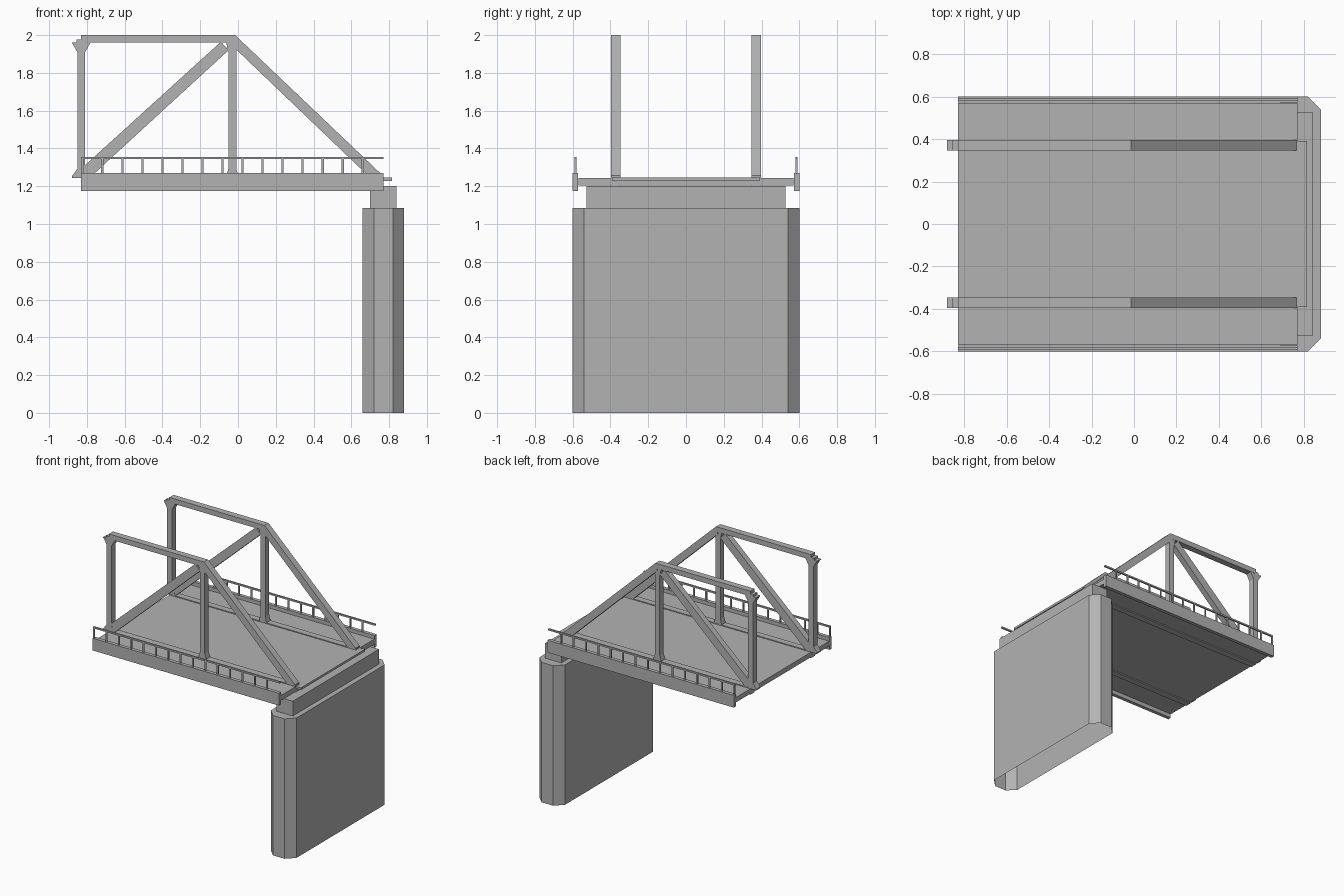
import bpy, bmesh

if "Cube" in bpy.data.objects:
    bpy.data.objects.remove(bpy.data.objects["Cube"])

steel = bpy.data.materials.new("grey")
steel.diffuse_color = (0.45, 0.45, 0.45, 1)
steel.use_nodes = True
steel.node_tree.nodes["Principled BSDF"].inputs["Base Color"].default_value = steel.diffuse_color


def finish(name, bm):
    bmesh.ops.recalc_face_normals(bm, faces=bm.faces)
    mesh = bpy.data.meshes.new(name)
    bm.to_mesh(mesh)
    bm.free()
    mesh.materials.append(steel)
    obj = bpy.data.objects.new(name, mesh)
    bpy.context.collection.objects.link(obj)
    return obj


def add_prism(bm, base, offset):
    """Extrude a flat outline along an offset; returns the starting cap."""
    a = [bm.verts.new(p) for p in base]
    b = [bm.verts.new([p[i] + offset[i] for i in range(3)]) for p in base]
    n = len(a)
    for i in range(n):
        j = (i + 1) % n
        bm.faces.new((a[i], a[j], b[j], b[i]))
    bm.faces.new(b)
    return bm.faces.new(a[::-1])


def add_box(bm, x0, x1, y0, y1, z0, z1):
    add_prism(bm, [(x0, y0, z0), (x1, y0, z0), (x1, y1, z0), (x0, y1, z0)], (0, 0, z1 - z0))


def box(name, *size):
    bm = bmesh.new()
    add_box(bm, *size)
    return finish(name, bm)


def side_plate(name, outline, y0, y1):
    """Outline in x and z, given thickness along y."""
    bm = bmesh.new()
    add_prism(bm, [(x, y0, z) for x, z in outline], (0, y1 - y0, 0))
    return finish(name, bm)


# Pier: chamfered column, open underneath
c = 0.06
X0, X1, Y = 0.66, 0.88, 0.6
plan = [(X0 + c, -Y), (X1 - c, -Y), (X1, -Y + c), (X1, Y - c),
        (X1 - c, Y), (X0 + c, Y), (X0, Y - c), (X0, -Y + c)]
bm = bmesh.new()
bottom = add_prism(bm, [(x, y, 0) for x, y in plan], (0, 0, 1.085))
bmesh.ops.recalc_face_normals(bm, faces=bm.faces)
bmesh.ops.delete(bm, geom=[bottom], context='FACES_ONLY')
finish("pier", bm)
box("pier_cap", 0.70, 0.84, -0.528, 0.528, 1.085, 1.20)

# Deck
L, R, MID = -0.83, 0.77, -0.03
box("deck", L, R, -0.57, 0.57, 1.205, 1.243)
box("deck_joint_plate", R, 0.815, -0.392, 0.392, 1.228, 1.245)

for side, tag in ((-1, "front"), (1, "back")):
    # Edge girder
    g = sorted((side * 0.572, side * 0.60))
    box(tag + "_girder", L, R, g[0], g[1], 1.175, 1.27)

    # Railing with evenly spaced posts
    bm = bmesh.new()
    yc = side * 0.585
    add_box(bm, L, R, yc - 0.006, yc + 0.006, 1.343, 1.355)
    for i in range(15):
        x = L + 0.006 + i * 0.106
        add_box(bm, x - 0.006, x + 0.006, yc - 0.004, yc + 0.004, 1.27, 1.345)
    finish(tag + "_railing", bm)

    # Truss
    y0, y1 = sorted((side * 0.346, side * 0.396))
    box(tag + "_bottom_chord", L, R, y0, y1, 1.197, 1.25)
    box(tag + "_top_chord", L, MID, y0, y1, 1.96, 2.0)
    side_plate(tag + "_end_diagonal",
               [(MID, 2.0), (-0.015, 2.0), (0.766, 1.257), (0.766, 1.24),
                (0.705, 1.24), (0.0, 1.915), (MID, 1.945)], y0, y1)
    side_plate(tag + "_inner_diagonal",
               [(-0.09, 1.965), (-0.05, 1.92), (-0.785, 1.245), (L, 1.245), (L, 1.293)],
               y0 + 0.002, y1 - 0.002)
    for x, part in ((L, "_end_post"), (MID, "_middle_post")):
        w, f = 0.021, (0.05 if x == L else 0.033)
        side_plate(tag + part,
                   [(x - f, 1.243), (x + f, 1.243), (x + f, 1.252), (x + w, 1.292),
                    (x + w, 1.91), (x + f, 1.962), (x - f, 1.962), (x - w, 1.91),
                    (x - w, 1.292), (x - f, 1.252)], y0 + 0.001, y1 - 0.001)
    # Cut stub where the top chord ends
    side_plate(tag + "_chord_stub",
               [(-0.88, 1.955), (L, 1.955), (L, 1.978), (-0.855, 1.978), (-0.855, 1.962),
                (-0.88, 1.962)], y0 + 0.001, y1 - 0.001)
